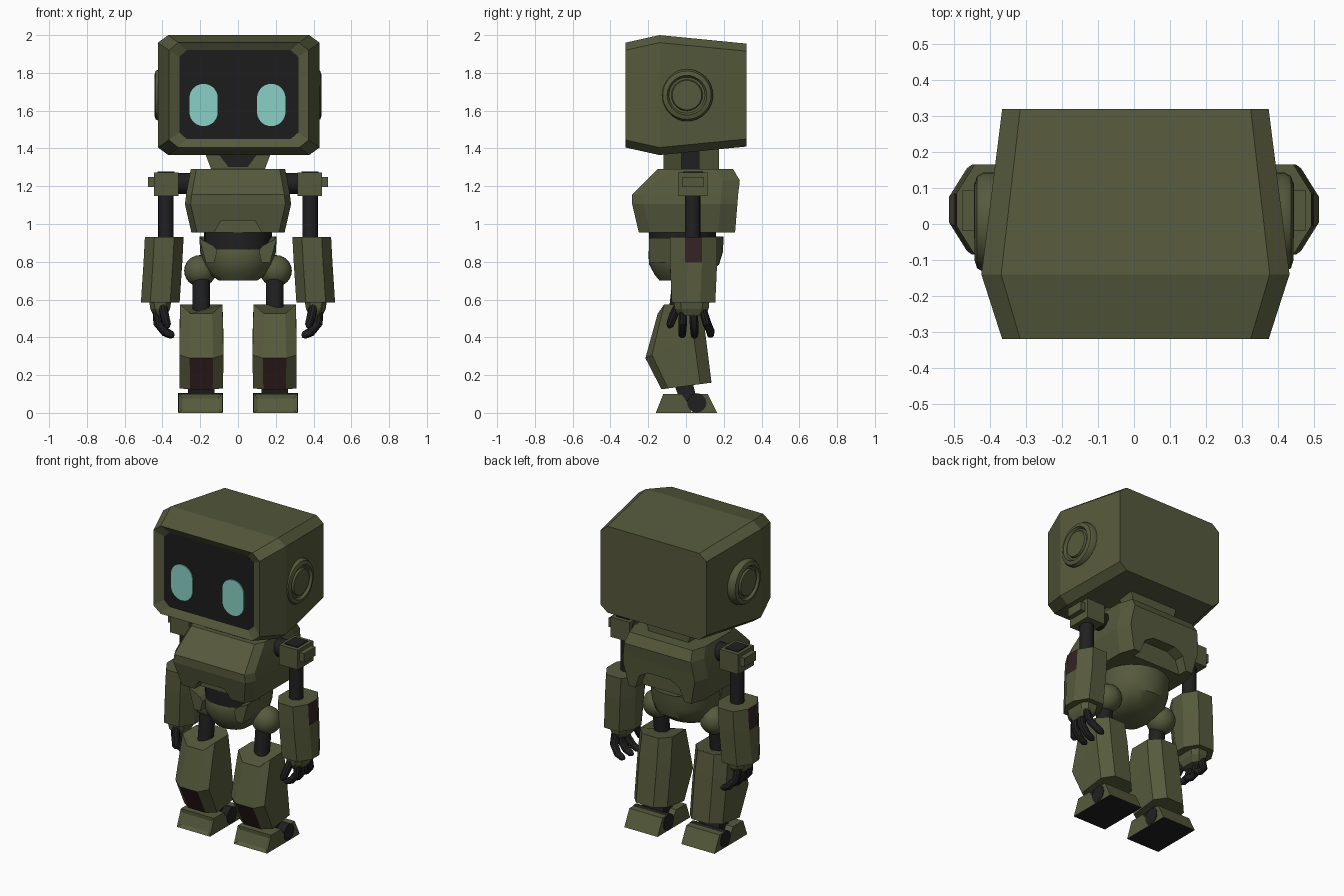
import bpy, bmesh, math
from mathutils import Vector

if "Cube" in bpy.data.objects:
    bpy.data.objects.remove(bpy.data.objects["Cube"])


def material(name, r, g, b):
    m = bpy.data.materials.new(name)
    m.diffuse_color = (r, g, b, 1)
    m.use_nodes = True
    m.node_tree.nodes["Principled BSDF"].inputs["Base Color"].default_value = m.diffuse_color
    return m


OLIVE = material("olive paint", 0.093, 0.102, 0.045)
DARK = material("dark rubber", 0.0144, 0.0144, 0.015)
SCREEN = material("black screen", 0.012, 0.012, 0.012)
EYE = material("aqua glow", 0.255, 0.631, 0.565)
MAROON = material("maroon panel", 0.034, 0.015, 0.016)


def loft(name, rings, mat, mirror=False, smooth=False, rule=None, mat2=None, edit=None):
    """Bridge rings of points, cap the ends, optionally recolour faces by a rule."""
    bm = bmesh.new()
    vs = [[bm.verts.new(p) for p in r] for r in rings]
    n = len(vs[0])
    for a, b in zip(vs, vs[1:]):
        for i in range(n):
            bm.faces.new((a[i], a[(i + 1) % n], b[(i + 1) % n], b[i]))
    bm.faces.new(vs[0])
    bm.faces.new(vs[-1])
    bmesh.ops.recalc_face_normals(bm, faces=bm.faces)
    bm.normal_update()
    if rule:
        for f in bm.faces:
            if rule(f.normal, f.calc_center_median()):
                f.material_index = 1
    if edit:
        edit(bm)
    me = bpy.data.meshes.new(name)
    bm.to_mesh(me)
    bm.free()
    me.materials.append(mat)
    if mat2:
        me.materials.append(mat2)
    ob = bpy.data.objects.new(name, me)
    bpy.context.collection.objects.link(ob)
    if smooth:
        bpy.ops.object.select_all(action='DESELECT')
        ob.select_set(True)
        bpy.context.view_layer.objects.active = ob
        bpy.ops.object.shade_smooth_by_angle(angle=math.radians(35))
    if mirror:
        ob.modifiers.new("mirror", 'MIRROR')
    return ob


def octagon(a0, a1, b0, b1, ca, cb, cb2=None):
    """Chamfered rectangle in 2D, starting with the b0 edge."""
    d = cb if cb2 is None else cb2
    return [(a0 + ca, b0), (a1 - ca, b0), (a1, b0 + cb), (a1, b1 - d),
            (a1 - ca, b1), (a0 + ca, b1), (a0, b1 - d), (a0, b0 + cb)]


def prism(name, pts, axis, a, b, mat, **kw):
    """Extrude a 2D outline along x (pts are y,z), y (x,z) or z (x,y)."""
    def place(p, t):
        return {'x': (t, p[0], p[1]), 'y': (p[0], t, p[1]), 'z': (p[0], p[1], t)}[axis]
    return loft(name, [[place(p, t) for p in pts] for t in (a, b)], mat, **kw)


def box(name, x0, x1, y0, y1, z0, z1, mat, **kw):
    return prism(name, [(x0, y0), (x1, y0), (x1, y1), (x0, y1)], 'z', z0, z1, mat, **kw)


def tube(name, pts, radii, mat, n=16, **kw):
    """Round tube through the points."""
    pts = [Vector(p) for p in pts]
    rings = []
    for i, (p, r) in enumerate(zip(pts, radii)):
        d = (pts[min(i + 1, len(pts) - 1)] - pts[max(i - 1, 0)]).normalized()
        u = d.cross(Vector((0, 1, 0)))
        u = u.normalized() if u.length > 0.01 else Vector((1, 0, 0))
        v = d.cross(u)
        rings.append([p + r * (u * math.cos(t) + v * math.sin(t))
                      for t in (2 * math.pi * k / n for k in range(n))])
    return loft(name, rings, mat, smooth=True, **kw)


# Head shell: octagons from recessed screen, over the rim, to the back
head = []
for y, hw, z0, z1, cx, cz in [(-0.295, 0.315, 1.45, 1.92, 0.04, 0.035),
                              (-0.32, 0.37, 1.405, 1.96, 0.05, 0.04),
                              (-0.14, 0.428, 1.365, 2.0, 0.055, 0.04),
                              (0.32, 0.37, 1.41, 1.955, 0.05, 0.04)]:
    head.append([(x + 0.004, y, z) for x, z in octagon(-hw, hw, z0, z1, cx, cz)])
loft("head", head, OLIVE, mat2=SCREEN,
     rule=lambda n, c: n.y < -0.95 and c.y < -0.29 and abs(c.x) < 0.1 and 1.6 < c.z < 1.8)

# Eyes: thin stadium plates
for side, cx in (("left", -0.182), ("right", 0.176)):
    pts = []
    for k in range(32):
        t = 2 * math.pi * (k + 0.5) / 32
        pts.append((cx + 0.075 * math.cos(t), 1.63 + 0.075 * math.sin(t) + math.copysign(0.037, math.sin(t))))
    prism(side + "_eye", pts, 'y', -0.301, -0.294, EYE)

# Ear discs: turned profile
ear = [(0.138, 0.37), (0.138, 0.418), (0.128, 0.436), (0.105, 0.443), (0.095, 0.428),
       (0.083, 0.428), (0.078, 0.44), (0.01, 0.44)]
tube("ear_disc", [(x + i * 1e-5, 0.005, 1.682) for i, (r, x) in enumerate(ear)] and
     [(0.37, 0.005, 1.682), (0.40, 0.005, 1.682)], [0.138, 0.138], OLIVE, n=32, mirror=True)
loft("ear_ring", [[(x, 0.005 + r * math.cos(k * math.pi / 16), 1.682 + r * math.sin(k * math.pi / 16))
                   for k in range(32)] for r, x in ear], OLIVE, mirror=True, smooth=True)

# Neck: dark core between notched front plate and back plate
box("neck_core", -0.115, 0.115, -0.03, 0.075, 1.25, 1.42, DARK)
prism("neck_front", [(-0.18, 1.39), (-0.115, 1.39), (-0.05, 1.305), (0.05, 1.305), (0.115, 1.39),
                     (0.18, 1.39), (0.135, 1.27), (-0.135, 1.27)], 'y', -0.12, -0.025, OLIVE)
prism("neck_back", [(-0.17, 1.41), (0.17, 1.41), (0.135, 1.27), (-0.135, 1.27)], 'y', 0.07, 0.175, OLIVE)

# Torso with front and back notches
torso = loft("torso", [[(x, y, z) for x, y in octagon(-w, w, y0, y1, 0.03, 0.06, 0.09)]
                       for z, w, y0, y1 in [(0.956, 0.247, -0.25, 0.26), (1.105, 0.281, -0.285, 0.272),
                                            (1.155, 0.275, -0.285, 0.276), (1.23, 0.262, -0.212, 0.285),
                                            (1.29, 0.25, -0.15, 0.25)]], OLIVE)
cutters = [prism("front_notch", [(-0.14, 0.93), (0.14, 0.93), (0.09, 1.018), (-0.09, 1.018)],
                 'y', -0.4, -0.2, OLIVE),
           prism("back_notch", [(-0.18, 0.93), (0.18, 0.93), (0.14, 1.04), (0.08, 1.075),
                                (-0.08, 1.075), (-0.14, 1.04)], 'y', 0.2, 0.4, OLIVE)]
bpy.context.view_layer.objects.active = torso
for c in cutters:
    c.hide_render = True
    m = torso.modifiers.new("cut", 'BOOLEAN')
    m.object, m.operation, m.solver = c, 'DIFFERENCE', 'EXACT'
    bpy.ops.object.modifier_apply(modifier=m.name)
    bpy.data.objects.remove(c)


# Waist and pelvis bowl, rim lowered at the front
def oval(hx, y0, y1, z, n=24):
    return [(hx * math.cos(t), (y0 + y1) / 2 + (y1 - y0) / 2 * math.sin(t), z)
            for t in (2 * math.pi * k / n for k in range(n))]


loft("waist", [oval(0.18, -0.195, 0.16, z) for z in (0.84, 0.99)], DARK, smooth=True)
rim = [(x, y, 0.865 if y < -0.08 else 0.935) for x, y, z in oval(0.205, -0.195, 0.2, 0)]
loft("pelvis", [rim, oval(0.2, -0.2, 0.195, 0.85), oval(0.185, -0.195, 0.175, 0.785),
                oval(0.145, -0.165, 0.1, 0.73), oval(0.1, -0.14, 0.0, 0.70)], OLIVE, smooth=True)
prism("pelvis_wing", [(0.205, 0.925), (0.13, 0.885), (0.11, 0.86), (0.125, 0.795), (0.17, 0.795)],
      'y', -0.197, -0.07, OLIVE, mirror=True)

# Hips and thighs
ball = [(0.002 + 0.083 * math.sin(math.pi * k / 12), -0.083 * math.cos(math.pi * k / 12)) for k in range(13)]
loft("hip_ball", [[(0.2 + r * math.cos(k * math.pi / 12), r * math.sin(k * math.pi / 12), 0.752 + h)
                   for k in range(24)] for r, h in ball], OLIVE, mirror=True, smooth=True)
tube("thigh", [(0.195, -0.02, 0.75), (0.195, -0.05, 0.48)], [0.047] * 2, DARK, mirror=True)

# Lower legs: tilted octagon rings, prongs at the top, maroon shin panel
shin = []
for hw, yf, yb, zf, zb, dip in [(0.112, -0.15, 0.08, 0.575, 0.575, 0.05),
                                (0.117, -0.215, 0.10, 0.29, 0.44, 0),
                                (0.115, -0.13, 0.135, 0.125, 0.16, 0)]:
    ring = octagon(0.194 - hw, 0.194 + hw, yf, yb, 0.055, 0.035, 0.06)
    shin.append([(x, y, zf + (zb - zf) * (y - yf) / (yb - yf) - (dip if i < 2 else 0))
                 for i, (x, y) in enumerate(ring)])
loft("lower_leg", shin, OLIVE, mirror=True, mat2=MAROON,
     rule=lambda n, c: abs(n.x) < 0.1 and n.y < -0.5 and n.z < -0.2)


# Feet: toe wedge with inset plate, heel wedge, axle and ankle
def toe_inset(bm):
    f = [f for f in bm.faces if f.normal.y < -0.6]
    bmesh.ops.inset_region(bm, faces=f, thickness=0.03, depth=-0.01)


def sole(n, c):
    return n.z < -0.9


prism("toe", [(-0.16, 0), (-0.12, 0.1), (-0.02, 0.1), (0.01, 0.055), (0.03, 0)], 'x', 0.083, 0.315,
      OLIVE, mirror=True, rule=sole, mat2=DARK, edit=toe_inset)
prism("heel", [(0.03, 0), (0.07, 0.1), (0.115, 0.1), (0.165, 0)], 'x', 0.083, 0.315,
      OLIVE, mirror=True, rule=sole, mat2=DARK)
tube("ankle_axle", [(0.08, 0.057, 0.053), (0.318, 0.057, 0.053)], [0.051] * 2, DARK, mirror=True)
prism("ankle", [(-0.065, 0.16), (0.03, 0.18), (0.06, 0.06), (-0.03, 0.06)], 'x', 0.125, 0.265,
      DARK, mirror=True)

# Shoulders
tube("shoulder_joint", [(0.23, 0.035, 1.215), (0.33, 0.035, 1.215)], [0.055] * 2, DARK, mirror=True)
box("shoulder_block", 0.315, 0.445, -0.04, 0.115, 1.147, 1.245, OLIVE, mirror=True)
box("shoulder_cap", 0.315, 0.445, -0.04, 0.115, 1.245, 1.272, OLIVE, mirror=True)
box("shoulder_insert", 0.335, 0.425, -0.015, 0.09, 1.26, 1.277, DARK, mirror=True)
box("shoulder_tab", 0.44, 0.476, -0.02, 0.095, 1.195, 1.25, OLIVE, mirror=True)

# Arms, maroon patch on the upper outer face
tube("upper_arm", [(0.382, 0.035, 1.17), (0.382, 0.035, 0.88)], [0.041] * 2, DARK, mirror=True)
loft("forearm", [[(x, y, z) for x, y in octagon(cx - 0.1, cx + 0.105, y0, y1, 0.05, 0.08)]
                 for z, cx, y0, y1 in [(0.93, 0.388, -0.085, 0.165), (0.797, 0.395, -0.085, 0.165),
                                       (0.585, 0.409, -0.075, 0.155)]],
     OLIVE, mirror=True, mat2=MAROON, rule=lambda n, c: n.x > 0.95 and c.z > 0.797)
loft("wrist", [[(x, y, z) for x, y in octagon(0.412 - w, 0.412 + w, 0.03 - d, 0.03 + d, 0.025, 0.035)]
               for z, w, d in [(0.6, 0.06, 0.095), (0.55, 0.052, 0.09), (0.515, 0.035, 0.07)]],
     OLIVE, mirror=True)

# Fingers and thumb curling inwards
for i, (y0, y1, zt) in enumerate([(-0.015, -0.02, 0.398), (0.04, 0.045, 0.395), (0.09, 0.13, 0.4)]):
    tube("finger_%d" % (i + 1), [(0.43, y0, 0.545), (0.425, (y0 + y1) / 2, 0.475), (0.385, y1, zt + 0.03),
                                 (0.352, y1, zt + 0.015), (0.338, y1, zt + 0.01)],
         [0.022, 0.024, 0.022, 0.019, 0.008], DARK, n=10, mirror=True)
tube("thumb", [(0.4, -0.04, 0.57), (0.39, -0.065, 0.52), (0.375, -0.085, 0.465), (0.37, -0.09, 0.45)],
     [0.022, 0.024, 0.021, 0.008], DARK, n=10, mirror=True)
